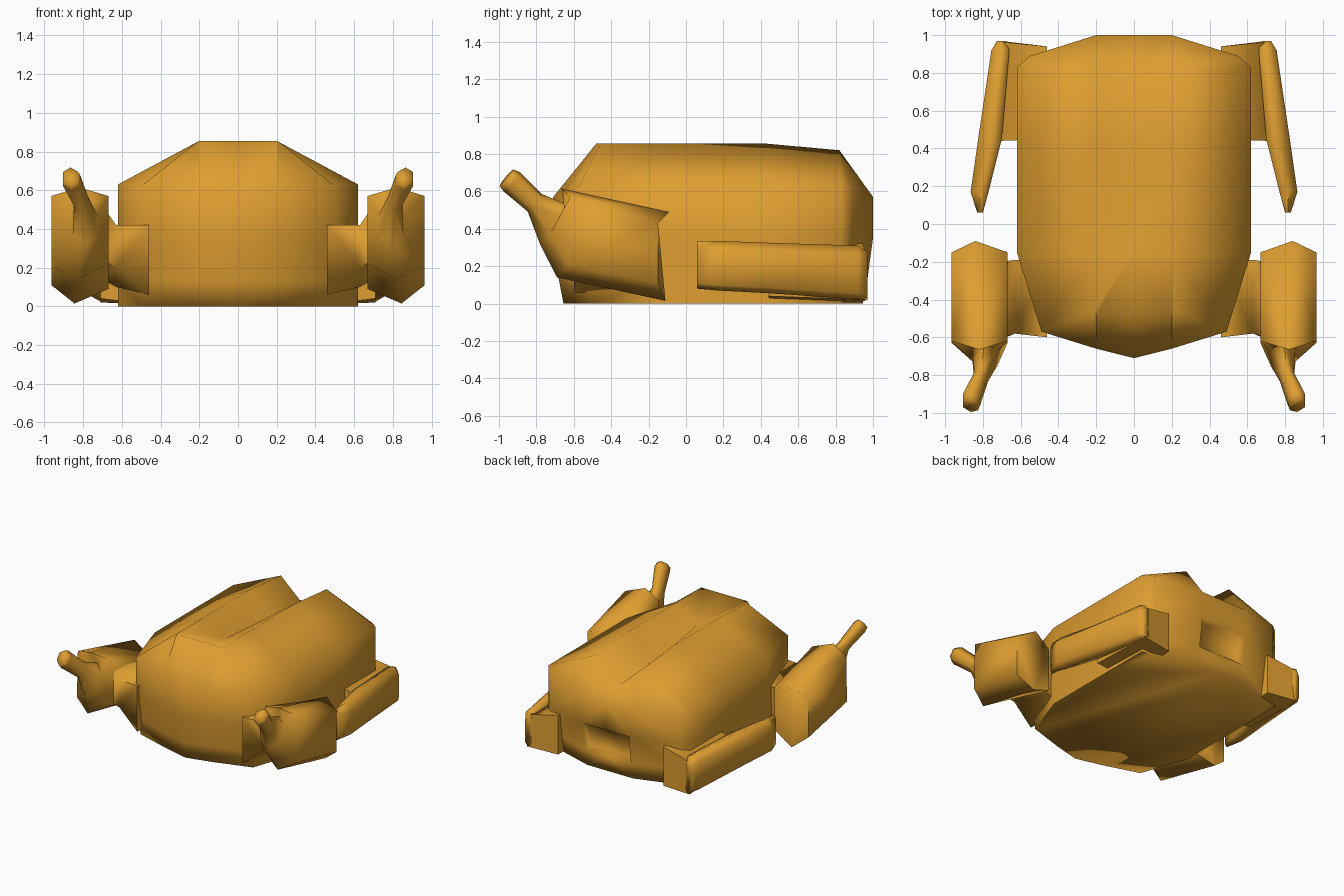
import bpy, bmesh
from math import radians, cos, sin, pi
from mathutils import Vector

if "Cube" in bpy.data.objects:
    bpy.data.objects.remove(bpy.data.objects["Cube"])

mat = bpy.data.materials.new("roasted_skin")
mat.diffuse_color = (0.73, 0.34, 0.03, 1)
mat.use_nodes = True
mat.node_tree.nodes["Principled BSDF"].inputs["Base Color"].default_value = mat.diffuse_color


def finish(name, bm, angle=80):
    """Turn one half into an object mirrored across x = 0."""
    bmesh.ops.remove_doubles(bm, verts=bm.verts, dist=0.001)
    bmesh.ops.recalc_face_normals(bm, faces=bm.faces)
    me = bpy.data.meshes.new(name)
    bm.to_mesh(me)
    bm.free()
    ob = bpy.data.objects.new(name, me)
    bpy.context.collection.objects.link(ob)
    me.materials.append(mat)
    mod = ob.modifiers.new("mirror", 'MIRROR')
    mod.use_clip = True
    bpy.ops.object.select_all(action='DESELECT')
    ob.select_set(True)
    bpy.context.view_layer.objects.active = ob
    bpy.ops.object.shade_smooth_by_angle(angle=radians(angle))
    return ob


def skin(bm, rings, closed=True):
    """Bridge successive rings of equal point count."""
    vs = [[bm.verts.new(p) for p in r] for r in rings]
    n = len(vs[0])
    for a, b in zip(vs, vs[1:]):
        for i in range(n if closed else n - 1):
            j = (i + 1) % n
            bm.faces.new((a[i], a[j], b[j], b[i]))
    return vs


# body: half outline lofted upward to two breast ridges with a groove between
outline = [(0, -.71), (.2, -.66), (.49, -.57), (.62, -.15), (.62, .43),
           (.62, .83), (.55, .89), (.2, 1), (0, 1)]
shoulder_z = [.57, .58, .63, .63, .63, .63, .62, .57, .57]
ridge = [(0, -.48, .855), (.2, -.48, .855), (.21, -.46, .85), (.2, -.15, .855),
         (.2, .43, .855), (.2, .82, .82), (.2, .82, .82), (.2, .82, .82), (0, .82, .64)]


def level(z, inset):
    return [(x, y + (inset if y < -.5 else -inset if y > .85 else 0), z) for x, y in outline]


bm = bmesh.new()
rings = [level(0, .055), level(.13, .03), level(.35, 0),
         [(x, y, z) for (x, y), z in zip(outline, shoulder_z)], ridge]
vs = skin(bm, rings, closed=False)
bm.faces.new(vs[0])
top = vs[-1]
mid = [bm.verts.new((0, -.15, .75)), bm.verts.new((0, .43, .68))]
bm.faces.new((top[0], top[1], top[2], top[3], mid[0]))
bm.faces.new((mid[0], top[3], top[4], mid[1]))
bm.faces.new((mid[1], top[4], top[5], top[8]))
bmesh.ops.remove_doubles(bm, verts=bm.verts, dist=0.001)
bmesh.ops.recalc_face_normals(bm, faces=bm.faces)
# tail recess at the rear
tail = [f for f in bm.faces if f.calc_center_median().y > .95
        and f.calc_center_median().x < .15 and .13 < f.calc_center_median().z < .35]
bmesh.ops.inset_region(bm, faces=tail, thickness=.03, depth=-.04, use_boundary=False)
finish("body", bm)

# drumsticks: faceted meat tapering into a bone that ends in a knob
bm = bmesh.new()
rear = [(.84, -.09, .49), (.965, -.15, .43), (.965, -.15, .11),
        (.845, -.11, .015), (.67, -.15, .09), (.67, -.15, .43)]
front = [(.82, -.665, .615), (.965, -.62, .57), (.965, -.63, .21),
         (.83, -.69, .14), (.67, -.63, .22), (.67, -.62, .57)]
rings = [rear, front]
u, w = Vector((1, .2, 0)), Vector((0, .62, .78))
for c, rx, rz in (((.79, -.70, .42), .075, .13), ((.81, -.81, .54), .042, .06),
                  ((.86, -.93, .65), .052, .068), ((.865, -.96, .672), .045, .058)):
    rings.append([Vector(c) + u * rx * sin(i * pi / 3) + w * rz * cos(i * pi / 3)
                  for i in range(6)])
vs = skin(bm, rings)
bm.faces.new(vs[0])
bm.faces.new(vs[-1])
finish("drumstick", bm)

# thighs joining the drumsticks to the body
bm = bmesh.new()
vs = skin(bm, [[(.46, -.60, .06), (.46, -.25, .06), (.46, -.2, .42), (.46, -.60, .42)],
               [(.63, -.58, .2), (.63, -.2, .1), (.63, -.19, .40), (.63, -.58, .42)],
               [(.7, -.61, .24), (.7, -.2, .14), (.7, -.2, .44), (.7, -.6, .52)]])
bm.faces.new(vs[0])
bm.faces.new(vs[-1])
finish("thigh", bm)

# wings: slim slabs folded along the flanks
bm = bmesh.new()
rings = []
for y, xi, xo, zb, zt in ((.06, .80, .83, .08, .335), (.17, .77, .865, .07, .335),
                          (.45, .70, .825, .055, .325), (.92, .66, .755, .022, .31),
                          (.97, .68, .725, .02, .28)):
    m = (xi + xo) / 2
    rings.append([(xi, y, zb + .02), (m, y, zb), (xo, y, zb + .03),
                  (xo, y, zt - .05), (m, y, zt), (xi, y, zt - .02)])
vs = skin(bm, rings)
bm.faces.new(vs[0])
bm.faces.new(vs[-1])
finish("wing", bm)

# wing roots joining the wings to the body
bm = bmesh.new()
vs = skin(bm, [[(.46, .45, .01), (.46, .94, .01), (.46, .94, .32), (.46, .45, .32)],
               [(.71, .44, .04), (.71, .97, .02), (.71, .965, .27), (.71, .44, .27)]])
bm.faces.new(vs[0])
bm.faces.new(vs[-1])
finish("wing_root", bm)
